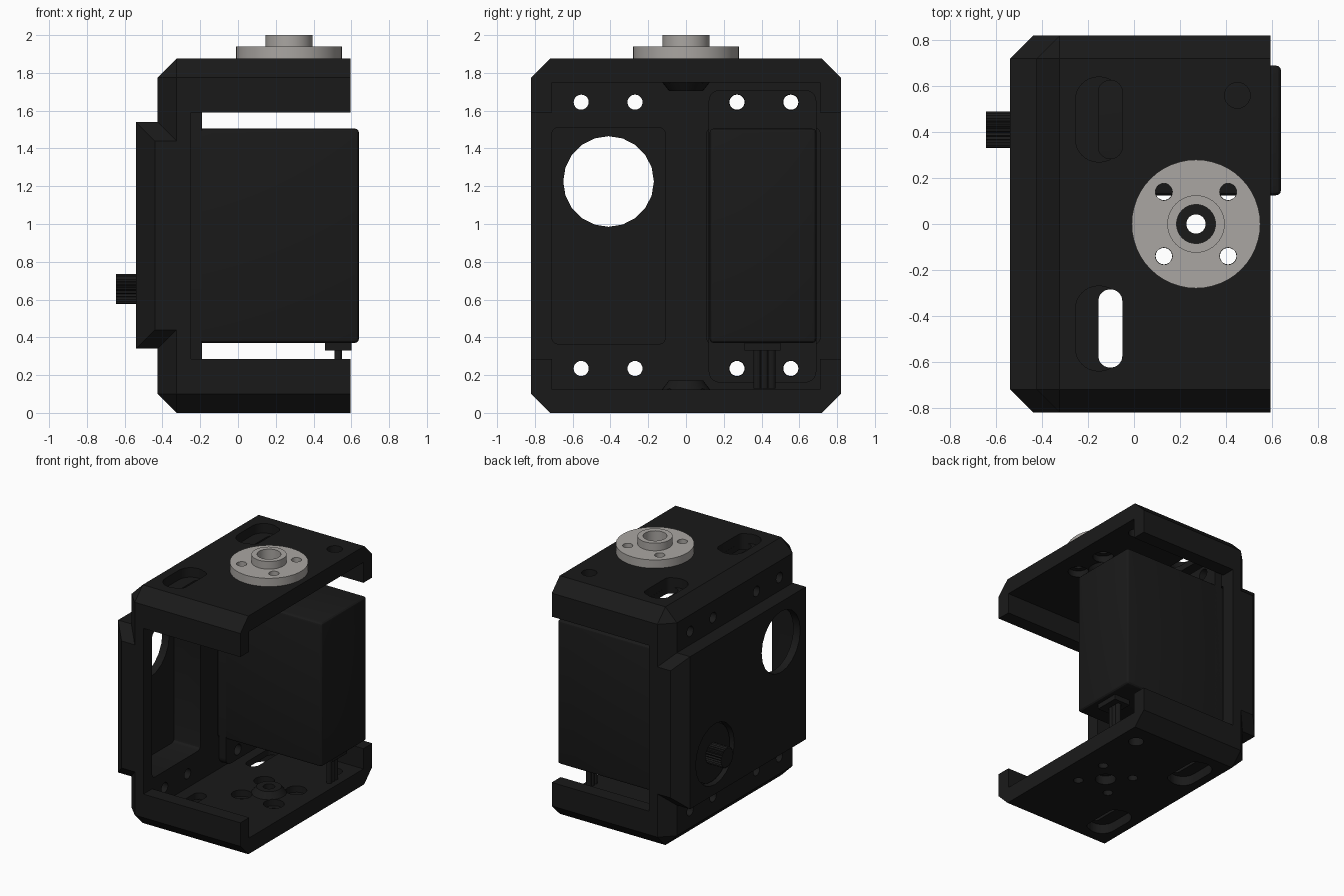
import bpy, bmesh, math
from mathutils import Vector, Matrix

if "Cube" in bpy.data.objects:
    bpy.data.objects.remove(bpy.data.objects["Cube"])


def material(name, c):
    m = bpy.data.materials.new(name)
    m.diffuse_color = (*c, 1)
    m.use_nodes = True
    m.node_tree.nodes["Principled BSDF"].inputs["Base Color"].default_value = m.diffuse_color
    return m


BLACK = material("black_plastic", (0.010, 0.010, 0.010))
GREY = material("bare_metal", (0.40, 0.38, 0.36))


def finish(bm, name, mat=BLACK):
    bmesh.ops.recalc_face_normals(bm, faces=bm.faces[:])
    me = bpy.data.meshes.new(name)
    bm.to_mesh(me)
    bm.free()
    ob = bpy.data.objects.new(name, me)
    me.materials.append(mat)
    bpy.context.collection.objects.link(ob)
    return ob


def box(name, x, y, z, bevel=0, seg=1, pick=None):
    """Box from ranges; pick(a, b) chooses which edges get bevelled."""
    bm = bmesh.new()
    bmesh.ops.create_cube(bm, size=1)
    for v in bm.verts:
        v.co = Vector([r[0] if c < 0 else r[1] for r, c in zip((x, y, z), v.co)])
    if bevel:
        edges = [e for e in bm.edges if pick is None or pick(e.verts[0].co, e.verts[1].co)]
        bmesh.ops.bevel(bm, geom=edges, offset=bevel, segments=seg, profile=0.5, affect='EDGES')
    return finish(bm, name)


def cyl(name, center, r, a, b, axis='Z', n=32, r2=None, mat=BLACK):
    """Cylinder or cone from a to b; center holds the other two coordinates."""
    bm = bmesh.new()
    bmesh.ops.create_cone(bm, cap_ends=True, segments=n, radius1=r,
                          radius2=r if r2 is None else r2, depth=b - a)
    if axis == 'X':
        bmesh.ops.transform(bm, matrix=Matrix.Rotation(math.pi / 2, 4, 'Y'), verts=bm.verts)
        loc = ((a + b) / 2, *center)
    else:
        loc = (*center, (a + b) / 2)
    bmesh.ops.translate(bm, vec=loc, verts=bm.verts)
    return finish(bm, name, mat)


def boolean(ob, tool, op='DIFFERENCE'):
    m = ob.modifiers.new("bool", 'BOOLEAN')
    m.operation, m.object, m.solver = op, tool, 'EXACT'
    bpy.context.view_layer.objects.active = ob
    bpy.ops.object.modifier_apply(modifier=m.name)
    bpy.data.objects.remove(tool)


def smooth(ob):
    bpy.ops.object.select_all(action='DESELECT')
    ob.select_set(True)
    bpy.context.view_layer.objects.active = ob
    bpy.ops.object.shade_smooth_by_angle(angle=math.radians(25))


def along_z(a, b):
    return abs(a.z - b.z) > 1e-4


HUB = (0.27, 0)
BOLTS = [(HUB[0] + i * 0.14, j * 0.14) for i in (-1, 1) for j in (-1, 1)]
SCREWS_Y, SCREWS_Z = (-0.555, -0.27, 0.27, 0.555), (0.235, 1.645)

# Bracket: chamfered block plus the raised back panel
bracket = box("bracket", (-0.425, 0.595), (-0.82, 0.82), (0, 1.875), 0.1,
              pick=lambda a, b: not (a.x > 0 and b.x > 0))
panel = box("panel", (-0.54, -0.3), (-0.82, 0.82), (0.34, 1.54), 0.1,
            pick=lambda a, b: not (a.x > -0.4 and b.x > -0.4) and abs(a.y - b.y) < 1e-4)
boolean(bracket, panel, 'UNION')

# Hollow interior and open sides
boolean(bracket, box("cut", (-0.25, 1), (-0.71, 0.71), (0.125, 1.75)))
boolean(bracket, box("cut", (-0.25, 1), (-1, 1), (0.285, 1.59)))

# Conical bosses inside both plates around the hub axis
boolean(bracket, cyl("boss", HUB, 0.13, 0.12, 0.172, r2=0.09), 'UNION')
boolean(bracket, cyl("boss", HUB, 0.09, 1.705, 1.755, r2=0.13), 'UNION')

# Two servo pockets with round output openings
for y0, y1 in ((-0.71, -0.11), (0.11, 0.71)):
    boolean(bracket, box("cut", (-0.48, 0), (y0, y1), (0.365, 1.51), 0.03, 3,
                         pick=lambda a, b: abs(a.x - b.x) > 1e-4))
for c in ((-0.41, 1.225), (0.41, 0.655)):
    boolean(bracket, cyl("cut", c, 0.24, -0.7, -0.3, 'X', 20))

# Mounting screw holes through the back wall
for y in SCREWS_Y:
    for z in SCREWS_Z:
        boolean(bracket, cyl("cut", (y, z), 0.04, -0.6, 0, 'X', 20))

# Stepped slots in both plates
for s in (-1, 1):
    y0, y1 = sorted((s * 0.27, s * 0.64))
    for z in ((-0.1, 0.075), (1.8, 2)):
        boolean(bracket, box("cut", (-0.255, -0.05), (y0, y1), z, 0.1, 8, along_z))
    for z in ((-0.1, 0.3), (1.6, 2)):
        boolean(bracket, box("cut", (-0.155, -0.051), (y0 + 0.015, y1 - 0.015), z,
                             0.05, 8, along_z))

# Hub bore, bolt circle, counterbores and wire hole
boolean(bracket, cyl("cut", HUB, 0.042, -0.1, 2.1, n=24))
boolean(bracket, cyl("cut", HUB, 0.075, -0.1, 0.07, n=24))
for c in BOLTS:
    boolean(bracket, cyl("cut", c, 0.036, -0.1, 2.1, n=20))
    boolean(bracket, cyl("cut", c, 0.075, 0.075, 0.25, n=24))
    boolean(bracket, cyl("cut", c, 0.075, 1.65, 1.8, n=24))
boolean(bracket, cyl("cut", (0.45, 0.56), 0.056, -0.1, 2.1, n=24))
smooth(bracket)

# Metal hub disc on the top plate
disc = cyl("hub_disc", HUB, 0.28, 1.875, 1.94, n=48, mat=GREY)
boolean(disc, cyl("collar", HUB, 0.125, 1.9, 2.0, n=40, mat=GREY), 'UNION')
boolean(disc, cyl("cut", HUB, 0.085, 1.8, 2.1, n=32))
for c in BOLTS:
    boolean(disc, cyl("cut", c, 0.037, 1.8, 2.1, n=20))
disc.data.materials.clear()
disc.data.materials.append(GREY)
for p in disc.data.polygons:
    p.material_index = 0
smooth(disc)

# Servo: case, mounting flange, output boss and toothed shaft
case = box("servo_case", (-0.47, 0.64), (0.125, 0.69), (0.37, 1.505), 0.022, 3)
smooth(case)
flange = box("servo_flange", (-0.25, -0.19), (0.12, 0.69), (0.16, 1.71), 0.06, 5,
             pick=lambda a, b: abs(a.x - b.x) > 1e-4)
for y in SCREWS_Y[2:]:
    for z in SCREWS_Z:
        boolean(flange, cyl("cut", (y, z), 0.042, -0.5, 0, 'X', 20))
smooth(flange)
smooth(cyl("servo_output_boss", (0.41, 0.655), 0.225, -0.51, -0.46, 'X', 32))

bm = bmesh.new()
ring = []
for i in range(50):
    r, a = (0.08 if i % 2 else 0.07), math.tau * i / 50
    ring.append(bm.verts.new((-0.645, 0.41 + r * math.cos(a), 0.655 + r * math.sin(a))))
face = bm.faces.new(ring)
ext = bmesh.ops.extrude_face_region(bm, geom=[face])
bmesh.ops.translate(bm, vec=(0.15, 0, 0),
                    verts=[g for g in ext["geom"] if isinstance(g, bmesh.types.BMVert)])
finish(bm, "servo_shaft")

# Cable exit and three wires
box("cable_grommet", (0.46, 0.6), (0.31, 0.5), (0.33, 0.38))
for i in (-1, 0, 1):
    smooth(cyl("wire", (0.53, 0.415 + i * 0.038), 0.02, 0.128, 0.34, n=12))
